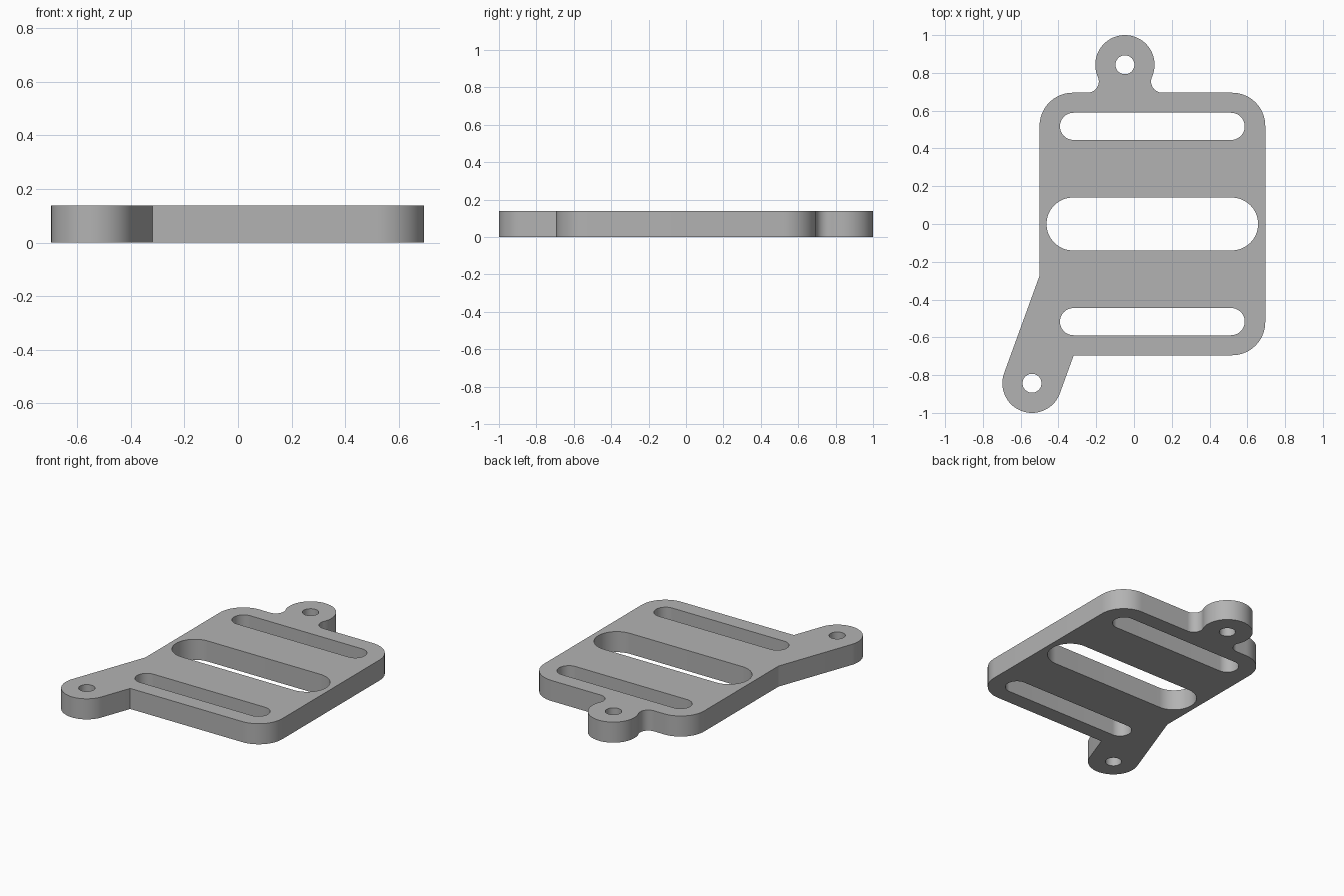
import bpy
import bmesh
from math import sin, cos, tan, atan2, sqrt, radians, degrees, ceil

cube = bpy.data.objects.get("Cube")
if cube:
    bpy.data.objects.remove(cube)

THICK = 0.139
LEFT, RIGHT, HALF_Y, CORNER = -0.5, 0.695, 0.695, 0.176
LUG_R, HOLE_R, FILLET = 0.157, 0.05, 0.06
BACK_LUG = (-0.048, 0.843)
FRONT_LUG = (-0.54, -0.843)


def arc(centre, r, start, end):
    """Points along an arc, angles in degrees, either direction."""
    n = ceil(abs(end - start) / 5)
    angles = [radians(start + (end - start) * i / n) for i in range(n + 1)]
    return [(centre[0] + r * cos(a), centre[1] + r * sin(a)) for a in angles]


def slot(x0, x1, y, r):
    return arc((x1, y), r, -90, 90) + arc((x0, y), r, 90, 270)


def hole(centre):
    return arc(centre, HOLE_R, 0, 360)[:-1]


# Outer outline, counter-clockwise: right-hand corners first
outline = []
inset = HALF_Y - CORNER
outline += arc((RIGHT - CORNER, -inset), CORNER, -90, 0)
outline += arc((RIGHT - CORNER, inset), CORNER, 0, 90)

# Round back lug, blended into the plate by a fillet on each side
rise = HALF_Y + FILLET - BACK_LUG[1]
reach = sqrt((LUG_R + FILLET) ** 2 - rise ** 2)
dip = degrees(atan2(-rise, reach))
fillet_y = HALF_Y + FILLET
outline += arc((BACK_LUG[0] + reach, fillet_y), FILLET, -90, dip - 180 - 2 * dip + 0)
outline += arc(BACK_LUG, LUG_R, -dip, 180 + dip)[1:-1]
outline += arc((BACK_LUG[0] - reach, fillet_y), FILLET, dip, -90)

# Back left corner
outline += arc((LEFT + CORNER, inset), CORNER, 90, 180)

# Slanted front arm with a rounded end, tangent to its lug
SLANT = 70
tip = arc(FRONT_LUG, LUG_R, SLANT + 90, SLANT + 270)
(ax, ay), (bx, by) = tip[0], tip[-1]
outline.append((LEFT, ay + (LEFT - ax) * tan(radians(SLANT))))
outline += tip
outline.append((bx + (-HALF_Y - by) / tan(radians(SLANT)), -HALF_Y))

# Openings: three slots and two screw holes
loops = [outline, slot(-0.323, 0.517, 0, 0.14), hole(BACK_LUG), hole(FRONT_LUG)]
loops += [slot(-0.32, 0.514, side * 0.517, 0.072) for side in (-1, 1)]

# Fill the profile and extrude it into the plate
bm = bmesh.new()
edges = []
for loop in loops:
    verts = [bm.verts.new((x, y, 0)) for x, y in loop]
    edges += [bm.edges.new((v, verts[i - 1])) for i, v in enumerate(verts)]
bmesh.ops.triangle_fill(bm, edges=edges, use_beauty=True, use_dissolve=False)
result = bmesh.ops.extrude_face_region(bm, geom=bm.faces[:], use_keep_orig=True)
top = [g for g in result["geom"] if isinstance(g, bmesh.types.BMVert)]
bmesh.ops.translate(bm, verts=top, vec=(0, 0, THICK))
bmesh.ops.recalc_face_normals(bm, faces=bm.faces[:])
mesh = bpy.data.meshes.new("mounting_plate")
bm.to_mesh(mesh)
bm.free()

plate = bpy.data.objects.new("mounting_plate", mesh)
bpy.context.collection.objects.link(plate)

# Plain grey finish
grey = bpy.data.materials.new("plain_grey")
grey.use_nodes = True
colour = (0.45, 0.45, 0.45, 1)
grey.diffuse_color = colour
grey.node_tree.nodes["Principled BSDF"].inputs["Base Color"].default_value = colour
mesh.materials.append(grey)

# Smooth the round walls and keep the edges crisp
bpy.ops.object.select_all(action="DESELECT")
plate.select_set(True)
bpy.context.view_layer.objects.active = plate
bpy.ops.object.shade_smooth_by_angle(angle=radians(15))
